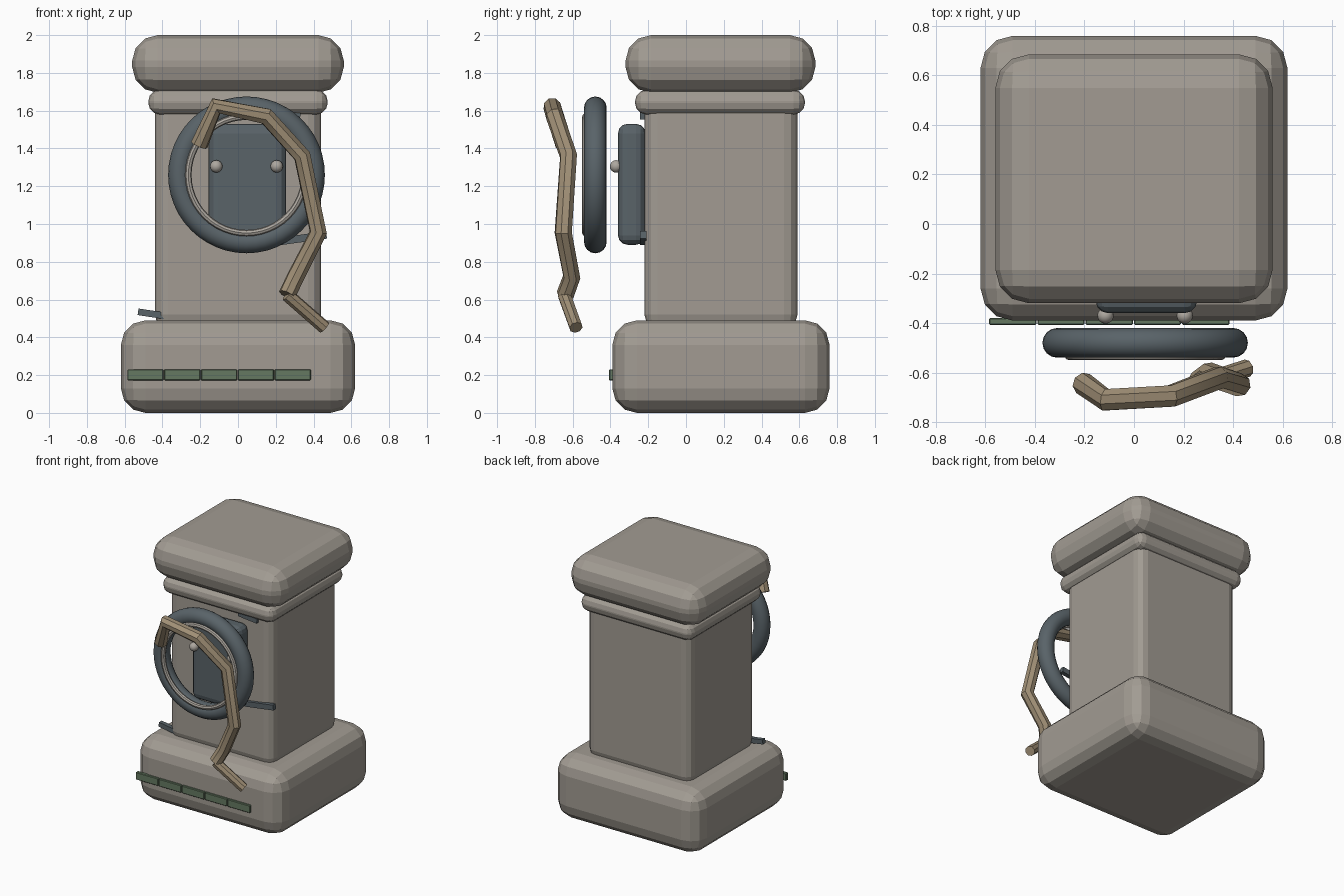
import bpy
import math

old = bpy.data.objects.get("Cube")
if old:
    bpy.data.objects.remove(old, do_unlink=True)


def material(name, rgb):
    m = bpy.data.materials.new(name)
    m.use_nodes = True
    m.diffuse_color = (*rgb, 1)
    m.node_tree.nodes["Principled BSDF"].inputs["Base Color"].default_value = (*rgb, 1)
    return m


stone = material("warm grey stone", (0.36, 0.33, 0.29))
slate = material("slate blue grey", (0.10, 0.125, 0.14))
pale = material("pale grey metal", (0.42, 0.39, 0.35))
green = material("moss green", (0.13, 0.19, 0.12))
tan = material("tan rubber", (0.35, 0.275, 0.18))


def finish(name, mat, smooth=False):
    ob = bpy.context.object
    ob.name = name
    ob.data.materials.append(mat)
    if smooth:
        bpy.ops.object.shade_smooth_by_angle(angle=math.radians(40))
    return ob


def box(name, mat, xs, ys, zs, bevel=0.0, tilt=0.0, segments=3):
    """Box between x, y and z limits, with rounded edges."""
    spans = (xs, ys, zs)
    bpy.ops.mesh.primitive_cube_add(size=1, location=[sum(s) / 2 for s in spans])
    ob = finish(name, mat)
    ob.scale = [s[1] - s[0] for s in spans]
    bpy.ops.object.transform_apply(location=False, rotation=False, scale=True)
    ob.rotation_euler.y = -tilt
    if bevel:
        mod = ob.modifiers.new("rounded edges", 'BEVEL')
        mod.width = bevel
        mod.segments = segments
    return ob


def ring(name, mat, y, major, minor, sides):
    bpy.ops.mesh.primitive_torus_add(
        location=(0.045, y, 1.26), rotation=(math.pi / 2, 0, 0),
        major_radius=major, minor_radius=minor,
        major_segments=48, minor_segments=sides)
    return finish(name, mat, True)


def tube(name, mat, points, radius):
    """Round tube along a bent path, closed at both ends."""
    curve = bpy.data.curves.new(name, 'CURVE')
    curve.dimensions = '3D'
    curve.bevel_depth = radius
    curve.bevel_resolution = 2
    curve.use_fill_caps = True
    spline = curve.splines.new('POLY')
    spline.points.add(len(points) - 1)
    for p, co in zip(spline.points, points):
        p.co = (*co, 1)
    spline.use_smooth = False
    ob = bpy.data.objects.new(name, curve)
    bpy.context.collection.objects.link(ob)
    curve.materials.append(mat)
    bpy.ops.object.select_all(action='DESELECT')
    ob.select_set(True)
    bpy.context.view_layer.objects.active = ob
    bpy.ops.object.convert(target='MESH')
    bpy.ops.object.shade_smooth_by_angle(angle=math.radians(35))
    return bpy.context.object


# Stone pillar
box("base", stone, (-0.62, 0.62), (-0.39, 0.76), (0, 0.49), 0.13)
box("column", stone, (-0.44, 0.44), (-0.22, 0.59), (0.45, 1.68), 0.07)
box("collar", stone, (-0.475, 0.475), (-0.27, 0.63), (1.58, 1.71), 0.06)
box("cap", stone, (-0.56, 0.56), (-0.32, 0.685), (1.695, 2.0), 0.135)

# Control panel with two knobs
box("panel", slate, (-0.155, 0.255), (-0.36, -0.215), (0.89, 1.53), 0.05)
for side, x in (("right", -0.115), ("left", 0.205)):
    bpy.ops.mesh.primitive_uv_sphere_add(
        segments=16, ring_count=8, radius=0.033, location=(x, -0.37, 1.305))
    finish(side + "_knob", pale, True)

# Large dial rim and its thin inner trim
ring("dial_rim", slate, -0.48, 0.355, 0.06, 16)
ring("dial_trim", pale, -0.533, 0.308, 0.017, 8)

# Small tilted slivers set in the column
box("upper_sliver", slate, (0.17, 0.33), (-0.243, -0.21), (1.56, 1.595), tilt=-0.1)
box("middle_sliver", slate, (0.22, 0.47), (-0.243, -0.21), (0.905, 0.945), tilt=0.14)
box("lower_sliver", slate, (-0.53, -0.36), (-0.208, -0.175), (0.505, 0.54), tilt=-0.15)

# Row of green tiles along the base
for i in range(5):
    x = -0.49 + i * 0.195
    box(f"base_tile_{i + 1}", green, (x - 0.0955, x + 0.0955),
        (-0.407, -0.38), (0.172, 0.23), 0.004, segments=1)

# Bent hose and nozzle
tube("hose", tan, [
    (-0.205, -0.645, 1.42), (-0.115, -0.71, 1.625), (0.15, -0.695, 1.57),
    (0.34, -0.622, 1.36), (0.425, -0.65, 0.955), (0.305, -0.605, 0.72),
    (0.26, -0.64, 0.625)], 0.047)
tube("nozzle", tan, [(0.26, -0.645, 0.625), (0.458, -0.582, 0.452)], 0.036)
